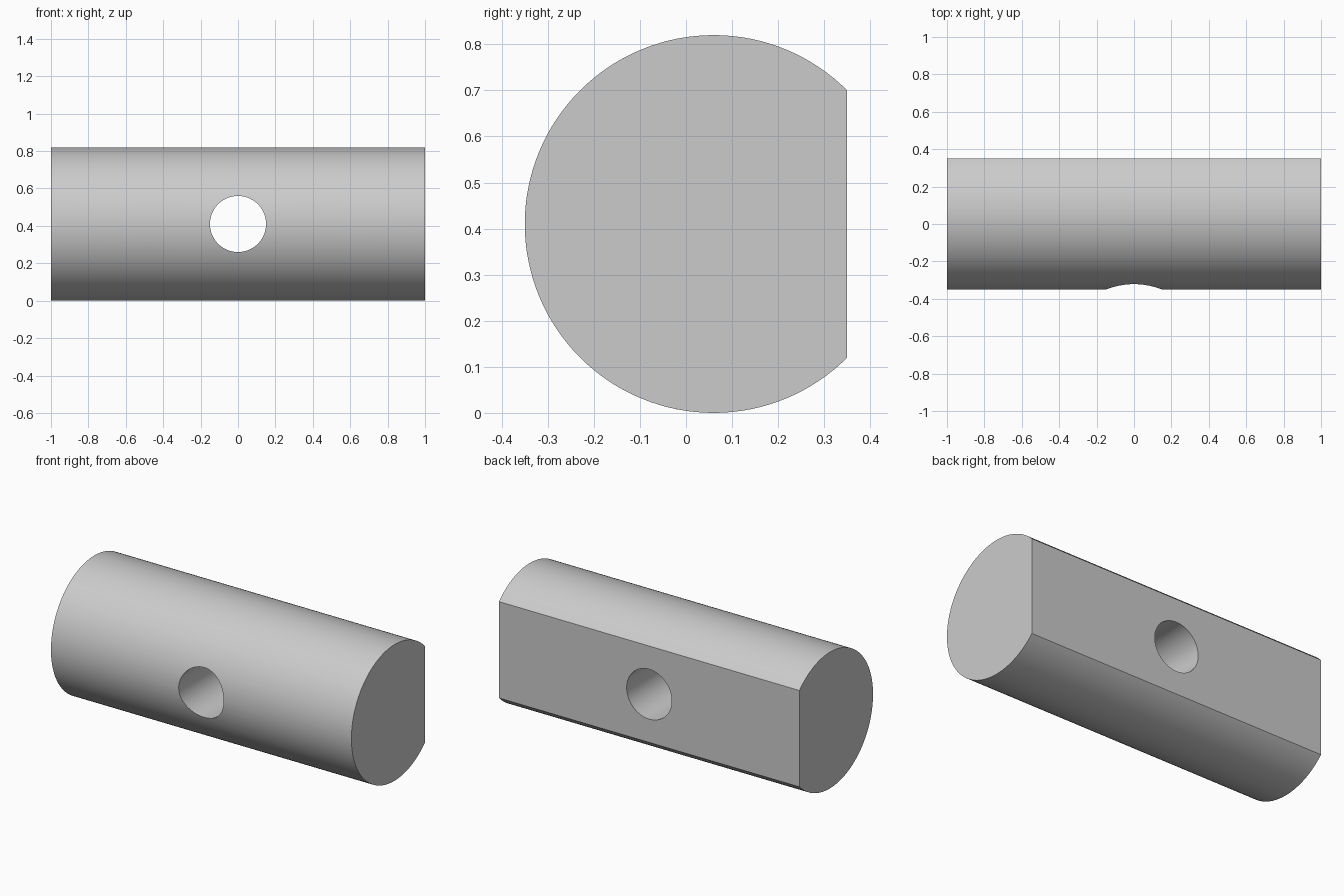
import bpy
import bmesh
import math
from mathutils import Matrix, Vector

LENGTH, RADIUS, HOLE_RADIUS = 2.0, 0.41, 0.15
AXIS_Y, FLAT_Y = 0.06, 0.35

cube = bpy.data.objects.get("Cube")
if cube:
    bpy.data.objects.remove(cube, do_unlink=True)

# Plain grey metal
grey = bpy.data.materials.new("grey_metal")
grey.use_nodes = True
colour = (0.6, 0.6, 0.6, 1)
grey.diffuse_color = colour
grey.node_tree.nodes["Principled BSDF"].inputs["Base Color"].default_value = colour


def cylinder(name, radius, depth, segments, axis, centre, flat_y=None):
    """Cylinder turned onto an axis, optionally cut flat at the back."""
    bm = bmesh.new()
    turn = Matrix.Rotation(math.pi / 2, 4, axis)
    bmesh.ops.create_cone(bm, cap_ends=True, segments=segments, radius1=radius,
                          radius2=radius, depth=depth,
                          matrix=Matrix.Translation(centre) @ turn)
    if flat_y is not None:
        cut = bmesh.ops.bisect_plane(bm, geom=bm.verts[:] + bm.edges[:] + bm.faces[:],
                                     plane_co=Vector((0, flat_y, 0)),
                                     plane_no=Vector((0, 1, 0)), clear_outer=True)
        rim = [e for e in cut["geom_cut"] if isinstance(e, bmesh.types.BMEdge)]
        bmesh.ops.holes_fill(bm, edges=rim, sides=0)
    bmesh.ops.recalc_face_normals(bm, faces=bm.faces[:])
    mesh = bpy.data.meshes.new(name)
    bm.to_mesh(mesh)
    bm.free()
    mesh.materials.append(grey)
    obj = bpy.data.objects.new(name, mesh)
    bpy.context.collection.objects.link(obj)
    return obj


# Round bar with one flat side, and the cutter for its cross hole
bar = cylinder("barrel_body", RADIUS, LENGTH, 128, 'Y', (0, AXIS_Y, RADIUS), FLAT_Y)
drill = cylinder("hole_cutter", HOLE_RADIUS, 2, 64, 'X', (0, 0, RADIUS))

# Drill the hole through the middle
hole = bar.modifiers.new("cross_hole", 'BOOLEAN')
hole.operation = 'DIFFERENCE'
hole.solver = 'EXACT'
hole.object = drill
bpy.ops.object.select_all(action='DESELECT')
bpy.context.view_layer.objects.active = bar
bar.select_set(True)
bpy.ops.object.modifier_apply(modifier=hole.name)
bpy.data.objects.remove(drill, do_unlink=True)

# Smooth curved sides, crisp rims
bpy.ops.object.shade_smooth_by_angle(angle=math.radians(25))
